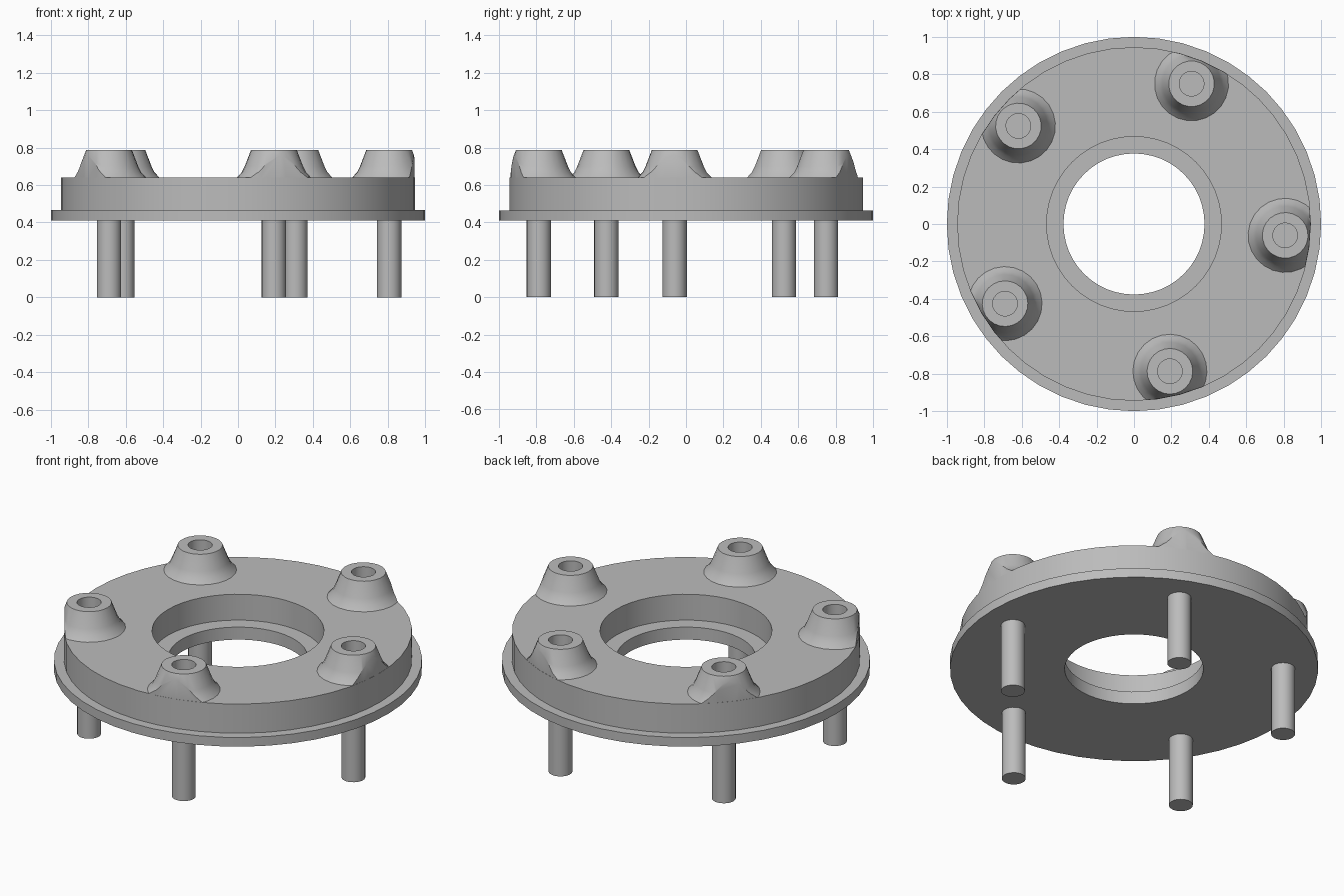
import bpy
import math
from mathutils import Matrix

cube = bpy.data.objects.get("Cube")
if cube:
    bpy.data.objects.remove(cube)

# One plain metal colour
GREY = (0.5, 0.5, 0.5, 1)
metal = bpy.data.materials.new("grey metal")
metal.use_nodes = True
metal.diffuse_color = GREY
metal.node_tree.nodes["Principled BSDF"].inputs["Base Color"].default_value = GREY


def lathe(name, profile, sides, closed=False):
    """Revolve (radius, z) points around z; radius 0 makes a pole."""
    verts, rings, faces = [], [], []
    for r, z in profile:
        start = len(verts)
        count = 1 if r == 0 else sides
        for i in range(count):
            a = math.tau * i / sides
            verts.append((r * math.cos(a), r * math.sin(a), z))
        rings.append([start + i % count for i in range(sides)])
    pairs = list(zip(rings, rings[1:]))
    if closed:
        pairs.append((rings[-1], rings[0]))
    for low, high in pairs:
        for i in range(sides):
            j = (i + 1) % sides
            loop = [low[i], low[j], high[j], high[i]]
            faces.append(list(dict.fromkeys(loop)))
    mesh = bpy.data.meshes.new(name)
    mesh.from_pydata(verts, [], faces)
    mesh.materials.append(metal)
    obj = bpy.data.objects.new(name, mesh)
    bpy.context.collection.objects.link(obj)
    return obj


def smooth(obj):
    bpy.ops.object.select_all(action="DESELECT")
    obj.select_set(True)
    bpy.context.view_layer.objects.active = obj
    bpy.ops.object.shade_smooth_by_angle(angle=math.radians(30))


FLANGE_Z, HUB_TOP, BOSS_TOP = 0.41, 0.64, 0.788
HUB_R, BOLT_R = 0.945, 0.81

# Stepped ring: thin flange, raised hub, counterbored centre
ring = lathe("flanged_ring", [
    (0.377, FLANGE_Z), (1.0, FLANGE_Z), (1.0, 0.465), (HUB_R, 0.465),
    (HUB_R, HUB_TOP), (0.467, HUB_TOP), (0.467, 0.485), (0.377, 0.485),
], 48, closed=True)
smooth(ring)

# Cylinder that trims the bosses flush with the hub wall
trim = lathe("boss_trim", [(0, 0.5), (HUB_R - 0.001, 0.5),
                           (HUB_R - 0.001, 0.9), (0, 0.9)], 48)
trim.hide_render = True

# Five flared bosses with blind holes, each above a stud
for k in range(5):
    angle = math.radians(72 * k - 4.3)
    place = Matrix.Rotation(angle, 4, "Z") @ Matrix.Translation((BOLT_R, 0, 0))

    boss = lathe(f"boss_{k + 1}", [
        (0, 0.63), (0.2, 0.63), (0.198, HUB_TOP), (0.172, 0.668),
        (0.156, 0.7), (0.122, BOSS_TOP), (0.066, BOSS_TOP),
        (0.066, 0.65), (0, 0.65),
    ], 24)
    boss.data.transform(place)
    cut = boss.modifiers.new("trim", "BOOLEAN")
    cut.operation = "INTERSECT"
    cut.solver = "EXACT"
    cut.object = trim
    bpy.context.view_layer.objects.active = boss
    bpy.ops.object.modifier_apply(modifier=cut.name)
    smooth(boss)

    stud = lathe(f"stud_{k + 1}", [(0, 0), (0.065, 0), (0.065, 0.45), (0, 0.45)], 24)
    stud.data.transform(place)
    smooth(stud)

bpy.data.objects.remove(trim)
